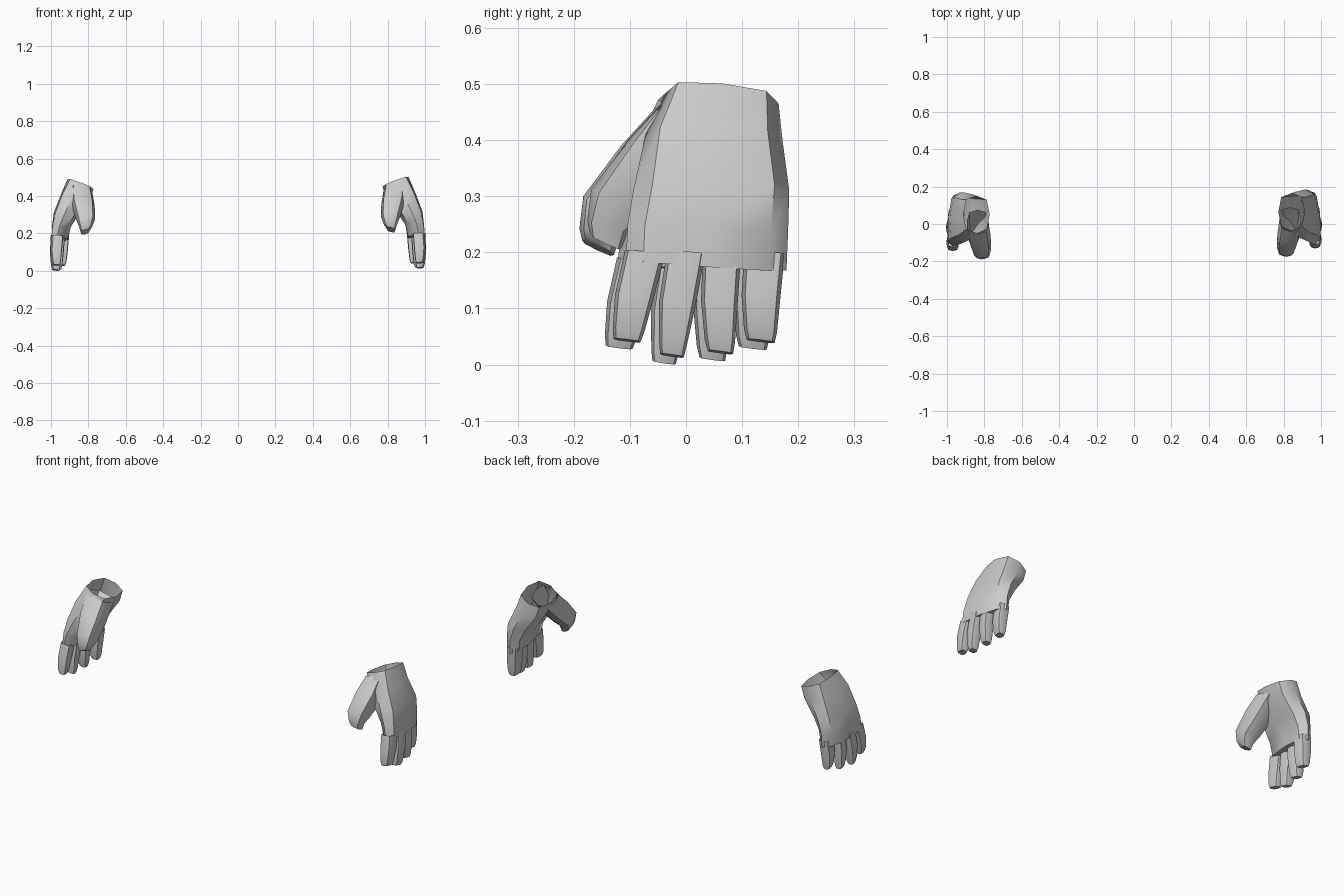
import bpy, bmesh, math
from mathutils import Vector

if "Cube" in bpy.data.objects:
    bpy.data.objects.remove(bpy.data.objects["Cube"])


def loft(name, rings, side, power=0.7, n=8, cap_start=False, cap_end=True):
    """Skin a chain of rounded cross-sections given as (centre, half axis u, half axis v)."""
    shift = Vector((0, 0, 0)) if side > 0 else Vector((0, -0.014, -0.012))
    bm = bmesh.new()
    loops = []
    for c, u, v in rings:
        loop = []
        for i in range(n):
            a = 2 * math.pi * i / n
            ca, sa = math.cos(a), math.sin(a)
            ca = math.copysign(abs(ca) ** power, ca) if abs(ca) > 1e-6 else 0
            sa = math.copysign(abs(sa) ** power, sa) if abs(sa) > 1e-6 else 0
            p = Vector(c) + Vector(u) * ca + Vector(v) * sa
            p.x *= side
            loop.append(bm.verts.new(p + shift))
        loops.append(loop)
    for a, b in zip(loops, loops[1:]):
        for i in range(n):
            j = (i + 1) % n
            f = (a[i], a[j], b[j], b[i])
            bm.faces.new(f if side > 0 else f[::-1])
    if cap_start:
        bm.faces.new(loops[0])
    if cap_end:
        bm.faces.new(loops[-1])
    bmesh.ops.recalc_face_normals(bm, faces=bm.faces)
    me = bpy.data.meshes.new(name)
    bm.to_mesh(me)
    bm.free()
    ob = bpy.data.objects.new(name, me)
    bpy.context.collection.objects.link(ob)
    bpy.ops.object.select_all(action='DESELECT')
    ob.select_set(True)
    bpy.context.view_layer.objects.active = ob
    bpy.ops.object.shade_smooth_by_angle(angle=math.radians(45))


# Palm, from the open wrist down to the knuckles
PALM = [
    ((0.842, 0.065, 0.475), (0, 0.100, -0.010), (0.070, 0, 0.026)),
    ((0.872, 0.050, 0.405), (-0.010, 0.122, -0.005), (0.074, 0, 0.018)),
    ((0.923, 0.045, 0.310), (-0.008, 0.139, 0), (0.062, 0.005, 0.012)),
    ((0.945, 0.039, 0.245), (-0.010, 0.143, -0.005), (0.050, 0, 0)),
    ((0.953, 0.036, 0.178), (-0.015, 0.143, -0.010), (0.043, 0, -0.004)),
]

# Thumb, growing out of the wrist side of the palm
THUMB = [
    ((0.836, 0.025, 0.450), (0, -0.065, 0.020), (0.058, 0, 0.020)),
    ((0.828, -0.055, 0.360), (0, -0.047, 0.042), (0.062, 0, 0.005)),
    ((0.815, -0.122, 0.285), (0, -0.047, 0.027), (0.050, 0.005, 0)),
    ((0.815, -0.140, 0.245), (0, -0.036, 0.010), (0.034, 0, 0)),
    ((0.818, -0.143, 0.220), (0, -0.028, 0.013), (0.022, 0, -0.005)),
]

# Fingers: base (x, y), tip (x, y, z), half width at base and tip
FINGERS = {
    "index_finger": ((0.966, -0.073), (0.972, -0.105, 0.043), 0.036, 0.024),
    "middle_finger": ((0.970, 0.000), (0.974, -0.025, 0.016), 0.034, 0.021),
    "ring_finger": ((0.956, 0.064), (0.964, 0.061, 0.022), 0.034, 0.023),
    "little_finger": ((0.934, 0.140), (0.942, 0.133, 0.042), 0.036, 0.025),
}


def finger_rings(base, tip, wb, wt):
    top = Vector((base[0], base[1], 0.20))
    tip = Vector(tip)
    rings = []
    for t, w, d in ((0, wb, 0.031), (0.5, wb * 0.96, 0.031),
                    (0.88, wt * 1.18, 0.025), (1, wt, 0.018)):
        c = top.lerp(tip, t)
        # slight curl: the middle joint bows outwards and forwards
        c.x += 0.003 * math.sin(math.pi * t)
        c.y -= 0.003 * math.sin(math.pi * t)
        rings.append((c, (0.004, w, -0.003), (d, 0, 0.002)))
    return rings


for label, side in (("right", 1), ("left", -1)):
    loft(f"{label}_palm", PALM, side)
    loft(f"{label}_thumb", THUMB, side, cap_start=False)
    for name, spec in FINGERS.items():
        loft(f"{label}_{name}", finger_rings(*spec), side, power=0.6)
